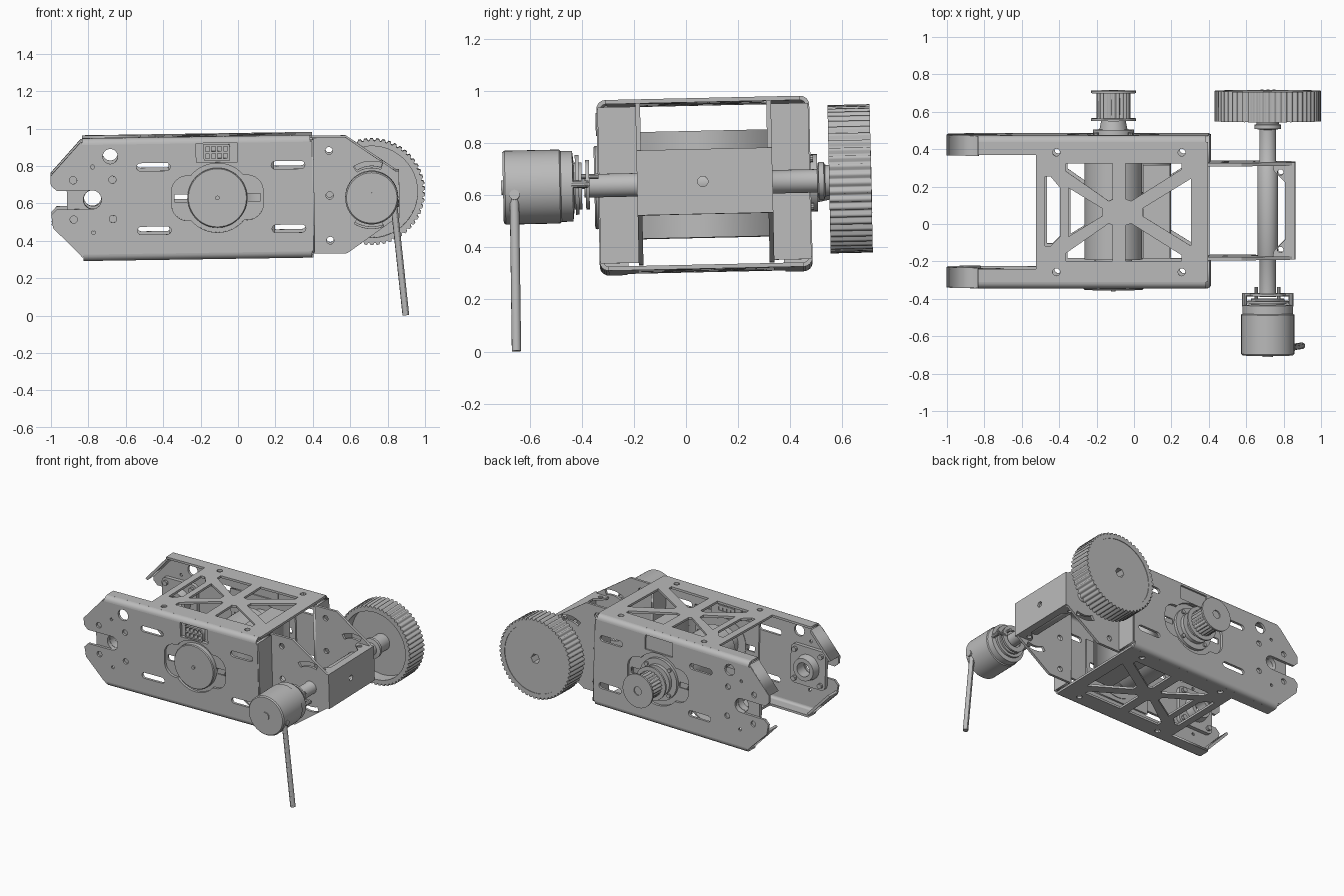
import bpy, bmesh, math
from mathutils import Matrix, Vector

if "Cube" in bpy.data.objects:
    bpy.data.objects.remove(bpy.data.objects["Cube"])

grey = bpy.data.materials.new("plain grey")
grey.use_nodes = True
grey.diffuse_color = (0.5, 0.5, 0.5, 1)
grey.node_tree.nodes["Principled BSDF"].inputs["Base Color"].default_value = (0.5, 0.5, 0.5, 1)

Z0 = 0.639  # height of the main axis; all heights below are relative to it
TILT = Matrix.Translation((0, 0, Z0)) @ Matrix.Rotation(0.022, 4, 'X') @ Matrix.Rotation(-0.015, 4, 'Y')
PLANES = {"XZ": lambda u, v, w: (u, w, v), "YZ": lambda u, v, w: (w, u, v), "XY": lambda u, v, w: (u, v, w)}


def finish(name, bm, smooth=True):
    bmesh.ops.remove_doubles(bm, verts=bm.verts, dist=1e-5)
    bmesh.ops.recalc_face_normals(bm, faces=bm.faces)
    bmesh.ops.transform(bm, matrix=TILT, verts=bm.verts)
    me = bpy.data.meshes.new(name)
    bm.to_mesh(me)
    bm.free()
    me.materials.append(grey)
    ob = bpy.data.objects.new(name, me)
    bpy.context.collection.objects.link(ob)
    if smooth:
        bpy.ops.object.select_all(action='DESELECT')
        ob.select_set(True)
        bpy.context.view_layer.objects.active = ob
        bpy.ops.object.shade_smooth_by_angle(angle=math.radians(30))
    return ob


def plate(name, plane, loops, w0, w1, smooth=True):
    """Outline (first loop) with holes (other loops), extruded from w0 to w1."""
    cu = bpy.data.curves.new("outline", 'CURVE')
    cu.dimensions, cu.fill_mode, cu.extrude = '2D', 'BOTH', (w1 - w0) / 2
    for pts in loops:
        sp = cu.splines.new('POLY')
        sp.points.add(len(pts) - 1)
        for p, (u, v) in zip(sp.points, pts):
            p.co = (u, v, 0, 1)
        sp.use_cyclic_u = True
    tmp = bpy.data.objects.new("outline", cu)
    bpy.context.collection.objects.link(tmp)
    me = bpy.data.meshes.new_from_object(tmp.evaluated_get(bpy.context.evaluated_depsgraph_get()))
    bm = bmesh.new()
    bm.from_mesh(me)
    for v in bm.verts:
        v.co = PLANES[plane](v.co.x, v.co.y, v.co.z + (w0 + w1) / 2)
    bpy.data.objects.remove(tmp)
    bpy.data.curves.remove(cu)
    bpy.data.meshes.remove(me)
    return finish(name, bm, smooth)


def lathe(name, cx, profile, cz=0.0, n=40):
    """Turned part round an axis along y; profile is (radius, y)."""
    bm = bmesh.new()
    vs = [bm.verts.new((cx + r, y, cz)) for r, y in profile]
    es = [bm.edges.new(p) for p in zip(vs, vs[1:])]
    bmesh.ops.spin(bm, geom=vs + es, cent=(cx, 0, cz), axis=(0, 1, 0), angle=2 * math.pi, steps=n)
    return finish(name, bm)


def tube(name, a, b, r, n=10):
    a, b = Vector(a), Vector(b)
    m = Matrix.Translation((a + b) / 2) @ (b - a).to_track_quat('Z', 'Y').to_matrix().to_4x4()
    bm = bmesh.new()
    bmesh.ops.create_cone(bm, cap_ends=True, segments=n, radius1=r, radius2=r, depth=(b - a).length, matrix=m)
    return finish(name, bm)


def rect(u0, v0, u1, v1):
    return [(u0, v0), (u1, v0), (u1, v1), (u0, v1)]


def box(name, x0, y0, z0, x1, y1, z1):
    return plate(name, "XY", [rect(x0, y0, x1, y1)], z0, z1, False)


def arc(cx, cy, r, a0, a1, n=12):
    return [(cx + r * math.cos(math.radians(a0 + (a1 - a0) * i / n)),
             cy + r * math.sin(math.radians(a0 + (a1 - a0) * i / n))) for i in range(n + 1)]


def circle(cx, cy, r, n=20):
    return arc(cx, cy, r, 0, 360, n)[:-1]


def slot(cx, cy, w, h):
    d = w / 2 - h / 2
    return arc(cx + d, cy, h / 2, -90, 90, 8) + arc(cx - d, cy, h / 2, 90, 270, 8)


def teeth(cx, n, r0, r1):
    return [(cx + r * math.cos(a), r * math.sin(a)) for i in range(n)
            for f, r in ((0, r0), (0.2, r1), (0.6, r1), (0.8, r0))
            for a in [2 * math.pi * (i + f) / n]]


# Side plates with notch, motor opening, slots and holes
MX = -0.11
side = ([(-0.85, 0.293), (-0.22, 0.293), (-0.22, 0.19), (0, 0.19), (0, 0.293), (0.4, 0.293), (0.4, -0.293),
         (-0.85, -0.293), (-0.99, -0.15), (-1, -0.08), (-0.97, -0.05)] + arc(-0.78, 0, 0.05, -90, 90)
        + [(-0.97, 0.05), (-1, 0.08), (-1, 0.13)])
motor_hole = (arc(MX, 0, 0.185, 40, 140) + arc(MX - 0.16, 0.035, 0.085, 90, 180, 6)
              + arc(MX - 0.16, -0.035, 0.085, 180, 270, 6) + arc(MX, 0, 0.185, 220, 320)
              + arc(MX + 0.16, -0.035, 0.085, -90, 0, 6) + arc(MX + 0.16, 0.035, 0.085, 0, 90, 6))
holes = [motor_hole, circle(-0.68, 0.23, 0.04)]
holes += [slot(x, z, 0.18, 0.042) for x in (-0.45, 0.27) for z in (0.17, -0.17)]
holes += [circle(x, z, 0.02, 12) for x in (-0.88, -0.67) for z in (0.105, -0.105)]
holes += [circle(-0.775, z, 0.011, 10) for z in (0.175, -0.175)]

for tag, y0, inward in (("front", -0.338, 1), ("rear", 0.48, -1)):
    span = lambda a, b: sorted((y0 + inward * a, y0 + inward * b))
    plate(tag + "_side_plate", "XZ", [side] + holes, *span(0, 0.018))
    # recessed plate behind the motor opening, with two narrow slits
    plate(tag + "_motor_backing", "XZ", [rect(-0.37, -0.188, 0.15, 0.188), rect(-0.34, -0.02, -0.27, 0.02),
          rect(0.05, -0.02, 0.12, 0.02)], *span(0.022, 0.034), False)
    # flange bearing on the inner face
    pad = [p for k in range(4) for p in arc(-0.775 + (0.105 if k in (0, 3) else -0.105),
           0.105 if k < 2 else -0.105, 0.035, 90 * k, 90 * k + 90, 5)]
    plate(tag + "_bearing_pad", "XZ", [pad, circle(-0.775, 0, 0.052, 24)], *span(0.018, 0.045))
    ya, yb = y0 + inward * 0.045, y0 + inward * 0.1
    lathe(tag + "_bearing_ring", -0.775, [(0.05, ya), (0.09, ya), (0.08, yb), (0.05, yb), (0.05, ya)])
    for x in (-0.88, -0.67):
        for z in (0.105, -0.105):
            lathe(tag + "_bearing_bolt", x, [(0, y0 + inward * 0.012), (0.018, y0 + inward * 0.012),
                  (0.018, y0 + inward * 0.065), (0, y0 + inward * 0.065)], z, 10)
    # rounded folds, lips and sloping tabs along top and bottom
    for s, end in ((1, "upper"), (-1, "lower")):
        fold = [(y0 + inward * (0.035 - a), s * (0.293 + b)) for a, b in
                arc(0, 0, 0.035, 0, 90, 6) + arc(0, 0, 0.019, 90, 0, 6)]
        plate(f"{tag}_{end}_fold", "YZ", [fold], -0.83, 0.39)
        lip = span(0.034, 0.105)
        box(f"{tag}_{end}_lip", -0.83, lip[0], min(s * 0.312, s * 0.328), -0.52, lip[1], max(s * 0.312, s * 0.328))
        tab = [(-1, s * 0.13), (-0.835, s * 0.31), (-0.825, s * 0.295), (-0.985, s * 0.12)]
        plate(f"{tag}_{end}_tab", "XZ", [tab], *span(0.004, 0.11), False)
    # end return at the arm side
    plate(tag + "_end_return", "YZ", [rect(*(span(0.004, 0.165)[0], -0.3), *(span(0.004, 0.165)[1], 0.3))], 0.39, 0.408, False)

# Cross-braced top and bottom plates
truss = [rect(-0.52, -0.304, 0.4, 0.446),
         [(-0.47, -0.11), (-0.44, -0.11), (-0.39, -0.06), (-0.39, 0.2), (-0.44, 0.26), (-0.47, 0.26)],
         [(-0.345, 0.2), (-0.345, -0.06), (-0.165, 0.05), (-0.165, 0.09)],
         [(0.31, 0.25), (0.31, -0.11), (0.05, 0.05), (0.05, 0.09)]]
for s in (1, -1):
    m = lambda y: 0.07 + s * (y - 0.07)
    truss += [[(-0.36, m(0.33)), (-0.11, m(0.33)), (-0.11, m(0.14)), (-0.13, m(0.13)), (-0.36, m(0.29))],
              [(0.26, m(0.33)), (-0.04, m(0.33)), (-0.04, m(0.14)), (-0.01, m(0.13)), (0.26, m(0.3))]]
truss += [circle(x, y, 0.02, 12) for x in (-0.41, 0.26) for y in (0.39, -0.25)]
plate("top_brace", "XY", truss, 0.312, 0.328)
plate("bottom_brace", "XY", truss, -0.328, -0.312)

# Main motor, its cover disc and the box beside it
lathe("main_motor", MX, [(0, -0.31), (0.1, -0.31), (0.1, -0.19), (0.155, -0.19), (0.155, 0.33), (0.1, 0.33), (0.1, 0.44), (0, 0.44)])
lathe("motor_cover", MX, [(0, -0.362), (0.012, -0.362), (0.012, -0.352), (0.155, -0.352), (0.16, -0.346), (0.16, -0.3), (0, -0.3)], n=48)
box("control_box", 0.05, -0.18, -0.205, 0.195, 0.32, 0.205)

# Connector with two rows of sockets
plate("connector", "XZ", [rect(-0.18, 0.2, -0.04, 0.285)] + [rect(x, z, x + 0.022, z + 0.025)
      for x in (-0.17, -0.138, -0.106, -0.074) for z in (0.211, 0.249)], -0.342, -0.29, False)
plate("connector_back", "XZ", [rect(-0.23, 0.18, 0.01, 0.31)], -0.31, -0.295, False)
plate("rear_notch_back", "XZ", [rect(-0.23, 0.18, 0.01, 0.31)], 0.455, 0.468, False)

# Drive pulley at the rear
lathe("pulley_hub", MX, [(0, 0.44), (0.15, 0.44), (0.15, 0.478), (0.11, 0.478), (0.11, 0.505), (0.075, 0.505),
      (0.065, 0.555), (0, 0.555)])
for k in range(4):
    a = math.radians(45 + 90 * k)
    tube("pulley_base_bolt", (MX + 0.13 * math.cos(a), 0.47, 0.13 * math.sin(a)),
         (MX + 0.13 * math.cos(a), 0.49, 0.13 * math.sin(a)), 0.014)
plate("pulley_barrel", "XZ", [teeth(MX, 22, 0.082, 0.092)], 0.56, 0.705, False)
for y in (0.552, 0.7):
    plate("pulley_rim", "XZ", [circle(MX, 0, 0.12, 40), circle(MX, 0, 0.03, 16)], y, y + 0.013)

# Arm bracket
AX = 0.715
arm = [(0.4, 0.31), (0.58, 0.31), (0.86, 0.115), (0.86, -0.115), (0.58, -0.31), (0.4, -0.31)]
arm_holes = [circle(0.49, z, 0.02, 12) for z in (0.24, 0, -0.24)]
arm_holes += [arc(AX, 0, 0.18, a, b) + arc(AX, 0, 0.145, b, a) for a, b in ((70, 122), (238, 290))]
for tag, y in (("front", -0.188), ("rear", 0.315)):
    plate(tag + "_arm", "XZ", [arm] + arm_holes, y, y + 0.018)
plate("arm_end_plate", "YZ", [rect(-0.188, -0.125, 0.333, 0.125), circle(0.065, 0, 0.02, 14)], 0.845, 0.863)
lip = [(0.863, -0.188), (0.74, -0.188), (0.75, -0.14), (0.81, -0.08), (0.81, 0.225), (0.75, 0.285), (0.74, 0.333), (0.863, 0.333)]
for z in (0.11, -0.125):
    plate("arm_end_lip", "XY", [lip, circle(0.785, 0.28, 0.016, 12), circle(0.785, -0.135, 0.016, 12)], z, z + 0.015)

# Arm shaft, hub and toothed wheel
lathe("arm_shaft", AX, [(0, -0.39), (0.045, -0.39), (0.045, -0.19), (0.055, -0.17), (0.055, 0.315), (0.045, 0.335),
      (0.045, 0.505), (0.072, 0.51), (0.072, 0.53), (0.06, 0.535), (0.06, 0.635), (0, 0.635)], -0.005)
plate("wheel_rim", "XZ", [teeth(AX, 54, 0.273, 0.285), circle(AX, 0, 0.245, 48)], 0.55, 0.712, False)
plate("wheel_web", "XZ", [circle(AX, 0, 0.247, 48), circle(AX, 0, 0.035, 6)], 0.635, 0.708)

# Small motor with mounting rings and posts
lathe("arm_motor", AX, [(0, -0.71), (0.028, -0.71), (0.028, -0.703), (0.135, -0.703), (0.142, -0.695), (0.142, -0.485),
      (0.136, -0.48), (0.136, -0.435), (0.09, -0.43), (0.09, -0.4), (0, -0.4)], -0.005, 44)
for y, r in ((-0.425, 0.115), (-0.385, 0.095)):
    plate("motor_mount_ring", "XZ", [circle(AX, 0, r, 36), circle(AX, 0, 0.06, 24)], y, y + 0.014)
for s in (-1, 1):
    x = AX + s * 0.125
    tube("mount_post", (x, -0.44, 0), (x, -0.375, 0), 0.014)
    tube("mount_clip", (x + s * 0.012, -0.378, 0), (AX + s * 0.06, -0.378, 0), 0.01)
    tube("shaft_pin", (AX + s * 0.06, -0.43, 0.03), (AX + s * 0.06, -0.335, 0.03), 0.01)

# Hanging cable
tube("cable_stub", (0.78, -0.655, -0.04), (0.86, -0.66, -0.035), 0.02)
tube("cable", (0.832, -0.66, -0.03), (0.888, -0.665, -0.636), 0.018, 12)
